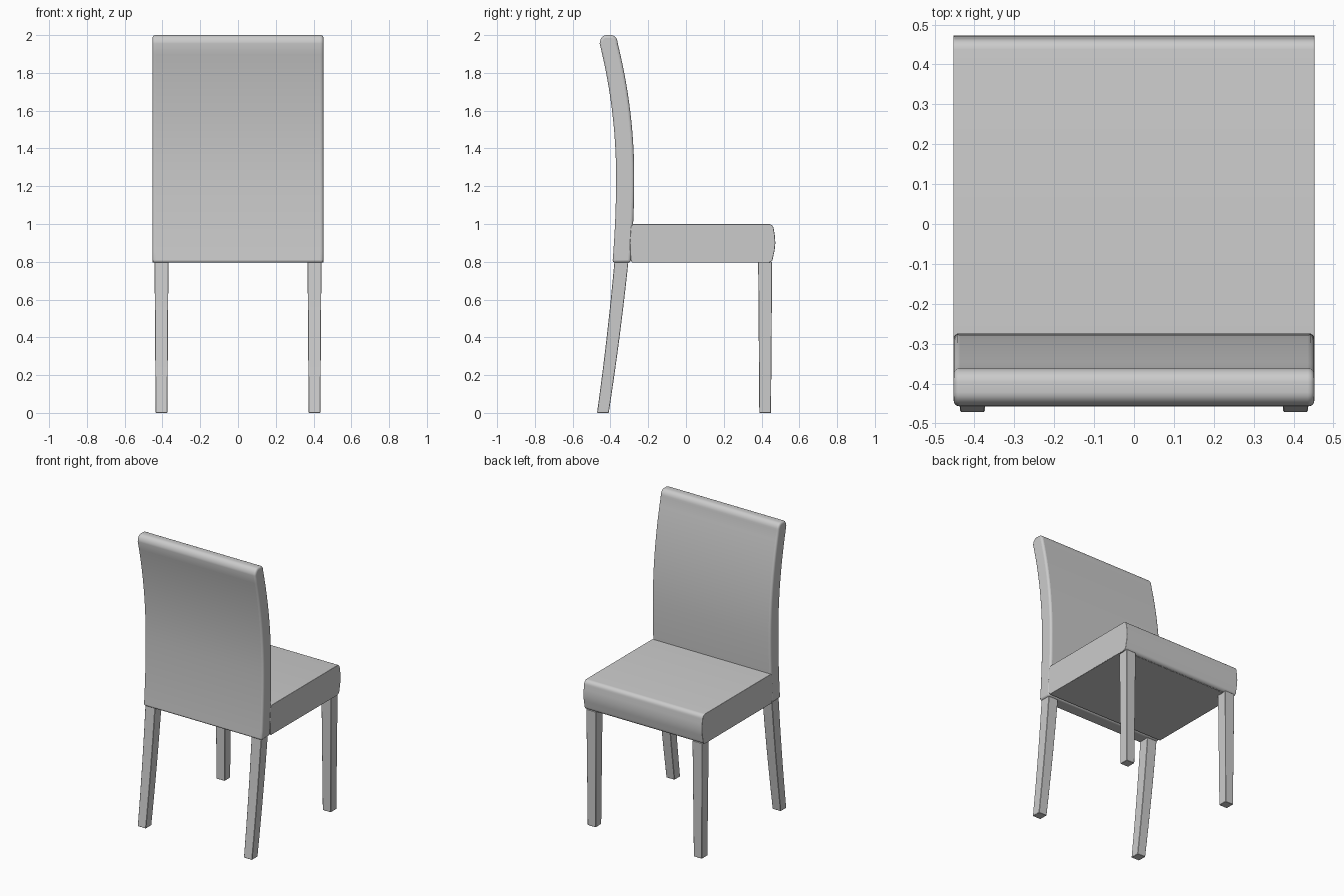
import bpy, bmesh, math

if "Cube" in bpy.data.objects:
    bpy.data.objects.remove(bpy.data.objects["Cube"])


def finish(name, bm, bevel, segments, limit):
    bmesh.ops.recalc_face_normals(bm, faces=bm.faces)
    mesh = bpy.data.meshes.new(name)
    bm.to_mesh(mesh)
    bm.free()
    ob = bpy.data.objects.new(name, mesh)
    bpy.context.collection.objects.link(ob)
    mod = ob.modifiers.new("soft_edges", 'BEVEL')
    mod.width = bevel
    mod.segments = segments
    mod.limit_method = 'ANGLE'
    mod.angle_limit = math.radians(limit)
    bpy.ops.object.select_all(action='DESELECT')
    ob.select_set(True)
    bpy.context.view_layer.objects.active = ob
    bpy.ops.object.shade_smooth_by_angle(angle=math.radians(40))
    return ob


def slab(name, profile, half_width, bevel):
    """Extrude a (y, z) side profile across x and soften its rims."""
    bm = bmesh.new()
    face = bm.faces.new([bm.verts.new((-half_width, y, z)) for y, z in profile])
    out = bmesh.ops.extrude_face_region(bm, geom=[face])
    verts = [g for g in out["geom"] if isinstance(g, bmesh.types.BMVert)]
    bmesh.ops.translate(bm, verts=verts, vec=(2 * half_width, 0, 0))
    return finish(name, bm, bevel, 4, 50)


def corner(cy, cz, ry, rz, start, steps=6):
    """Quarter-ellipse arc for a rounded profile corner."""
    angles = [math.radians(start + 90 * i / steps) for i in range(steps + 1)]
    return [(cy + ry * math.cos(a), cz + rz * math.sin(a)) for a in angles]


def leg(name, x, rings):
    """Tapered square leg through (y, z, half_size) rings."""
    bm = bmesh.new()
    loops = [[bm.verts.new((x + sx * h, y + sy * h, z))
              for sx, sy in ((-1, -1), (1, -1), (1, 1), (-1, 1))]
             for y, z, h in rings]
    for a, b in zip(loops, loops[1:]):
        for i in range(4):
            j = (i + 1) % 4
            bm.faces.new((a[i], a[j], b[j], b[i]))
    bm.faces.new(loops[0])
    bm.faces.new(loops[-1])
    return finish(name, bm, 0.002, 1, 50)


# Backrest: curved slab with a rounded top
def back_y(z):
    return -0.322 - (0.175 if z > 1.25 else 0.092) * (z - 1.25) ** 2


levels = [0.795 + 1.16 * i / 20 for i in range(21)]
half = 0.048
cap_y = back_y(levels[-1])
front_line = [(back_y(z) + half, z) for z in levels[:-1]]
rear_line = [(back_y(z) - half, z) for z in reversed(levels[:-1])]
cap = (corner(cap_y + 0.013, 1.955, 0.035, 0.045, 0)
       + corner(cap_y - 0.013, 1.955, 0.035, 0.045, 90))
slab("backrest", front_line + cap + rear_line, 0.452, 0.014)

# Seat: cushion with a bulging, rounded front edge
seat_profile = (
    [(-0.285, 0.795), (0.435, 0.795)]
    + corner(0.435, 0.82, 0.025, 0.025, 270)
    + [(0.469, 0.86), (0.473, 0.90), (0.47, 0.94)]
    + corner(0.437, 0.97, 0.028, 0.03, 0)
    + [(-0.28, 1.0), (-0.292, 0.985), (-0.297, 0.90), (-0.293, 0.81)]
)
slab("seat", seat_profile, 0.453, 0.018)

# Legs: straight front pair, raked and curved rear pair
for side, label in ((-1, "left"), (1, "right")):
    leg("front_leg_" + label, side * 0.405,
        [(0.419, 0, 0.031), (0.419, 0.80, 0.037)])
    rear = []
    for i in range(9):
        t = i / 8
        y = -0.440 + 0.118 * t - 0.020 * t * t
        rear.append((y, 0.80 * t, 0.031 + 0.006 * t))
    leg("rear_leg_" + label, side * 0.405, rear)
